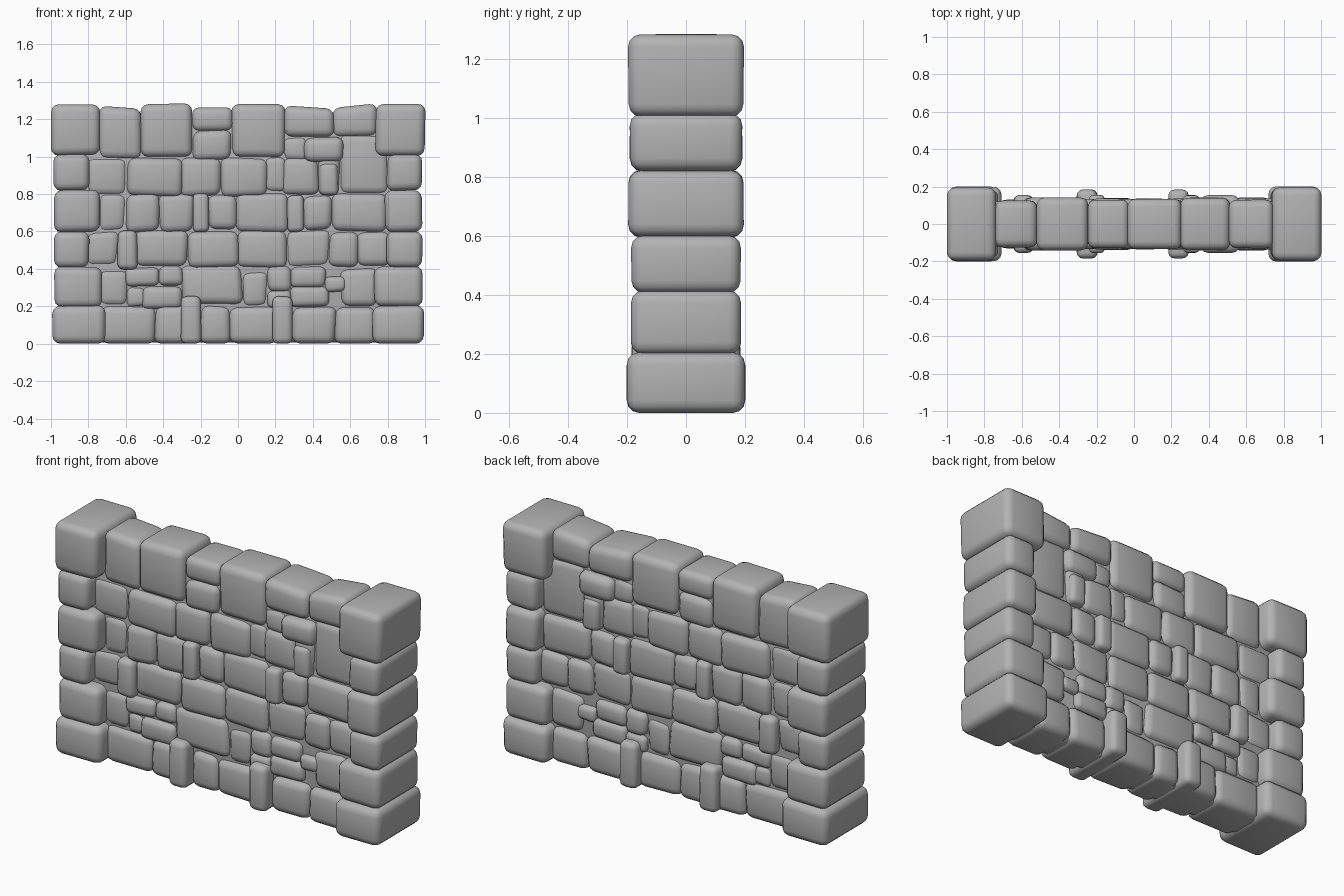
import bpy
import bmesh
import random

random.seed(4)
if "Cube" in bpy.data.objects:
    bpy.data.objects.remove(bpy.data.objects["Cube"], do_unlink=True)

stone_grey = bpy.data.materials.new("stone grey")
stone_grey.use_nodes = True
COLOUR = (0.45, 0.45, 0.45, 1)
stone_grey.diffuse_color = COLOUR
stone_grey.node_tree.nodes["Principled BSDF"].inputs["Base Color"].default_value = COLOUR


def stone(name, left, right, bottom, top, depth, tilt=0, wobble=0.008):
    """One rounded stone running through the wall; sizes in hundredths."""
    mesh = bpy.data.meshes.new(name)
    bm = bmesh.new()
    bmesh.ops.create_cube(bm, size=2)
    # front and back corners share one offset, so both faces match
    offsets = {(sx, sz): (random.uniform(-wobble, wobble), random.uniform(-wobble, wobble))
               for sx in (-1, 1) for sz in (-1, 1)}
    for v in bm.verts:
        sx, sy, sz = (round(c) for c in v.co)
        dx, dz = offsets[sx, sz]
        v.co.x = (right if sx > 0 else left) / 100 + dx + sx * 0.004
        v.co.y = sy * (depth / 100 + dx / 2)
        v.co.z = (top if sz > 0 else bottom) / 100 + dz + sz * 0.003
        if sz > 0:
            v.co.z += sx * tilt / 100
        v.co.z = max(v.co.z, 0)
    bm.to_mesh(mesh)
    bm.free()
    mesh.materials.append(stone_grey)
    mesh.shade_smooth()
    obj = bpy.data.objects.new(name, mesh)
    bpy.context.collection.objects.link(obj)
    # broad soft edges whose smooth normals give a pillowed look
    bevel = obj.modifiers.new("soft edges", "BEVEL")
    bevel.width = min(0.042, 0.0032 * min(right - left, top - bottom))
    bevel.segments = 3
    bevel.limit_method = "NONE"
    return obj


# Mortar core that closes the joints
stone("mortar_core", -92, 92, 1, 122, 10.5, wobble=0)

# Corner stones: bottom, top, left inner edge, right inner edge, outer end, depth
corners = [
    (0, 20, -71, 72, 99, 20),
    (20, 41, -73, 73, 98, 18.5),
    (41, 60, -80, 80, 98, 18.5),
    (60, 82, -74, 79, 98, 19.5),
    (82, 101, -80, 80, 98, 19),
    (101, 128, -74, 74, 99.5, 19.5),
]
for bottom, top, inner_left, inner_right, end, depth in corners:
    stone("corner_stone_right", -end, inner_left, bottom, top, depth, wobble=0.004)
    stone("corner_stone_left", inner_right, end, bottom, top, depth, wobble=0.004)

# Regular courses: bottom, top, then the joints between stones along x
courses = [
    (0, 20, [-72, -44, -20, -4, 20]),
    (0, 19, [29, 52, 73]),
    (21, 41, [-30, 2]),
    (20, 40, [55, 74]),
    (41, 60, [-54, -27, 0, 26]),
    (41, 60, [49, 64, 81]),
    (60, 80, [-60, -42, -24]),
    (60, 80, [-1, 27]),
    (60, 80, [50, 79]),
    (79, 99, [-59, -30, -9, 16]),
    (79, 99, [24, 43, 54]),
]
for bottom, top, joints in courses:
    for left, right in zip(joints, joints[1:]):
        stone("course_stone", left, right, bottom, top, random.uniform(13, 14))

# Recessed stones between the fuller ones
recessed = [
    (-74, -59, 20, 39),
    (-59, -50, 20, 30),
    (2, 16, 20, 39),
    (-81, -64, 41, 60),
    (26, 49, 41, 61),
    (-74, -60, 60, 80),
    (-81, -59, 80, 100),
    (15, 25, 81, 99),
    (54, 80, 80, 112),
    (24, 37, 98, 111),
]
for span in recessed:
    stone("recessed_stone", *span, 12)

# Small filler stones
fillers = [
    (-60, -42, 31, 40),
    (-51, -30, 19, 30),
    (-42, -30, 31, 41),
    (16, 28, 28, 41),
    (16, 28, 20, 28),
    (28, 48, 20, 30),
    (28, 47, 30, 41),
    (47, 57, 28, 36),
    (-16, -1, 61, 80),
    (35, 50, 61, 79),
    (-24, -4, 98, 114),
]
for span in fillers:
    stone("filler_stone", *span, 13.5, wobble=0.006)

# Narrow stones standing proud of the wall
proud = [
    (-64, -54, 40, 60),
    (-24, -16, 60, 80),
    (27, 35, 60, 79),
    (36, 56, 97, 110),
    (44, 53, 80, 96),
]
for span in proud:
    stone("proud_stone", *span, 15.5, wobble=0.004)

# Upright slabs at the foot, deepest of the inner stones
for left in (-30, 19):
    stone("upright_slab", left, left + 10, 0, 25, 18.5, wobble=0.003)

# Top course: span, height range, depth and tilt of the upper face
coping = [
    (-74, -52, 99, 126, 12.5, -1),
    (-52, -25, 100, 128, 14, 0),
    (-24, -3, 114, 126, 13, 0),
    (-3, 25, 100, 128, 13.5, 0),
    (25, 51, 111, 126, 14, -1),
    (51, 74, 111, 127, 13, 1.5),
]
for span in coping:
    stone("coping_stone", *span, wobble=0.003)
